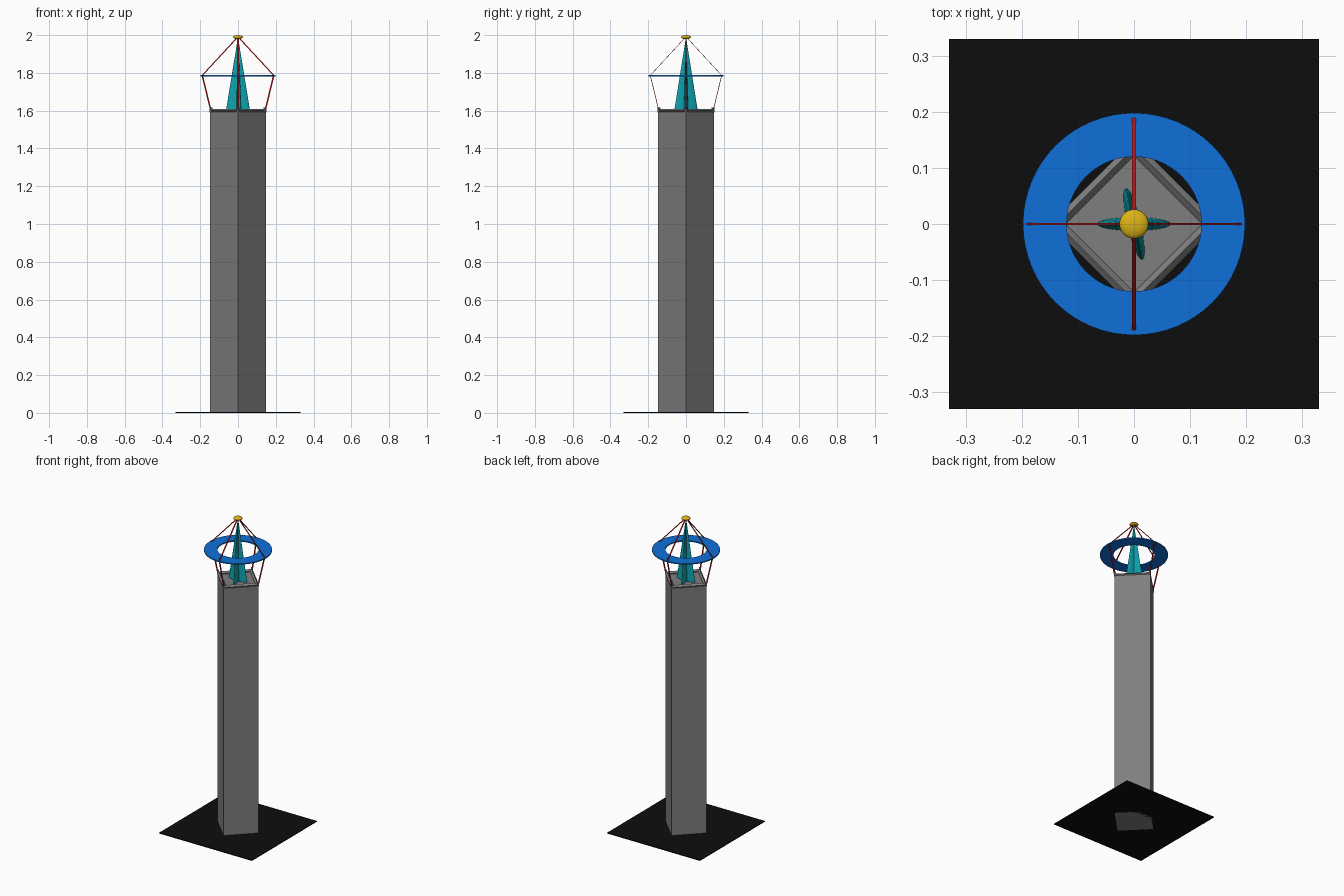
import bpy, bmesh, math
from mathutils import Vector, Matrix

if "Cube" in bpy.data.objects:
    bpy.data.objects.remove(bpy.data.objects["Cube"])


def material(name, rgb):
    m = bpy.data.materials.new(name)
    m.diffuse_color = (*rgb, 1)
    m.use_nodes = True
    m.node_tree.nodes["Principled BSDF"].inputs["Base Color"].default_value = m.diffuse_color
    return m


BLACK = material("black", (0.004, 0.004, 0.004))
GRAY = material("stone gray", (0.21, 0.21, 0.21))
BLUE = material("blue", (0.005, 0.16, 0.70))
TEAL = material("teal", (0.004, 0.36, 0.42))
RED = material("red", (0.50, 0.008, 0.008))
GOLD = material("gold", (0.72, 0.45, 0.008))


def finish(name, bm, mat, smooth=False):
    bmesh.ops.recalc_face_normals(bm, faces=bm.faces)
    me = bpy.data.meshes.new(name)
    bm.to_mesh(me)
    bm.free()
    me.materials.append(mat)
    ob = bpy.data.objects.new(name, me)
    bpy.context.collection.objects.link(ob)
    if smooth:
        bpy.ops.object.select_all(action='DESELECT')
        bpy.context.view_layer.objects.active = ob
        ob.select_set(True)
        bpy.ops.object.shade_smooth_by_angle(angle=math.radians(35))
    return ob


def box(name, size, loc, mat, turn=0):
    bm = bmesh.new()
    bmesh.ops.create_cube(bm, size=1, matrix=Matrix.Translation(loc)
                          @ Matrix.Rotation(turn, 4, 'Z')
                          @ Matrix.Diagonal((*size, 1)))
    return finish(name, bm, mat)


def sweep(name, points, offsets, mat):
    """Sweep one fixed cross-section (list of offset vectors) along points."""
    bm = bmesh.new()
    loops = [[bm.verts.new(Vector(p) + Vector(o)) for o in offsets] for p in points]
    n = len(offsets)
    for a, b in zip(loops, loops[1:]):
        for i in range(n):
            bm.faces.new((a[i], a[(i + 1) % n], b[(i + 1) % n], b[i]))
    bm.faces.new(loops[0])
    bm.faces.new(loops[-1])
    return finish(name, bm, mat)


# Ground slab and square shaft standing corner-on
CORNER = 0.147
DECK = 1.592
box("base_slab", (0.66, 0.66, 0.005), (0, 0, 0.0025), BLACK)
side = CORNER * math.sqrt(2)
box("shaft", (side, side, DECK), (0, 0, DECK / 2), GRAY, math.pi / 4)

# Ridge-shaped rails along the deck edges, with a stub at each corner
for i in range(4):
    a, b = i * math.pi / 2, (i + 1) * math.pi / 2
    ends = [(0.136 * math.cos(t), 0.136 * math.sin(t), 1.6) for t in (a, b)]
    out = Vector((math.cos(a + math.pi / 4), math.sin(a + math.pi / 4), 0)) * 0.010
    up = Vector((0, 0, 0.010))
    sweep(f"deck_rail_{i}", ends, [out, up, -out, -up], GRAY)
    box(f"corner_stub_{i}", (0.011, 0.011, 0.026),
        (0.143 * math.cos(a), 0.143 * math.sin(a), 1.604), GRAY, a + math.pi / 4)

# Flat ring held by the ribs
bm = bmesh.new()
profile = [(0.12, 1.782), (0.198, 1.782), (0.198, 1.789), (0.12, 1.789)]
vs = [bm.verts.new((r, 0, z)) for r, z in profile]
es = [bm.edges.new((vs[i], vs[(i + 1) % 4])) for i in range(4)]
bmesh.ops.spin(bm, geom=vs + es, cent=(0, 0, 0), axis=(0, 0, 1),
               angle=2 * math.pi, steps=64)
bmesh.ops.remove_doubles(bm, verts=bm.verts, dist=1e-5)
finish("ring", bm, BLUE, True)

# Bent ribs from the deck corners over the ring up to the tip
for i, (dx, dy) in enumerate([(1, 0), (0, 1), (-1, 0), (0, -1)]):
    path = [(dx * r, dy * r, z) for r, z in [(0.145, 1.605), (0.189, 1.787), (0.003, 1.988)]]
    w, t = 0.004, 0.0017
    sweep(f"rib_{i}", path, [(-w, -t, 0), (w, -t, 0), (w, t, 0), (-w, t, 0)], RED)

# Spire made of two crossing flattened cones
for i, turn in enumerate([0, math.radians(103)]):
    bm = bmesh.new()
    bmesh.ops.create_cone(bm, cap_ends=True, segments=32, radius1=1, radius2=0.02,
                          depth=0.39, matrix=Matrix.Translation((0, 0, DECK + 0.195))
                          @ Matrix.Rotation(turn, 4, 'Z')
                          @ Matrix.Diagonal((0.065, 0.012, 1, 1)))
    finish(f"spire_fin_{i}", bm, TEAL, True)

# Flattened ball on the tip
bm = bmesh.new()
bmesh.ops.create_uvsphere(bm, u_segments=32, v_segments=16, radius=1,
                          matrix=Matrix.Translation((0, 0, 1.989))
                          @ Matrix.Diagonal((0.026, 0.026, 0.011, 1)))
finish("tip_ball", bm, GOLD, True)
